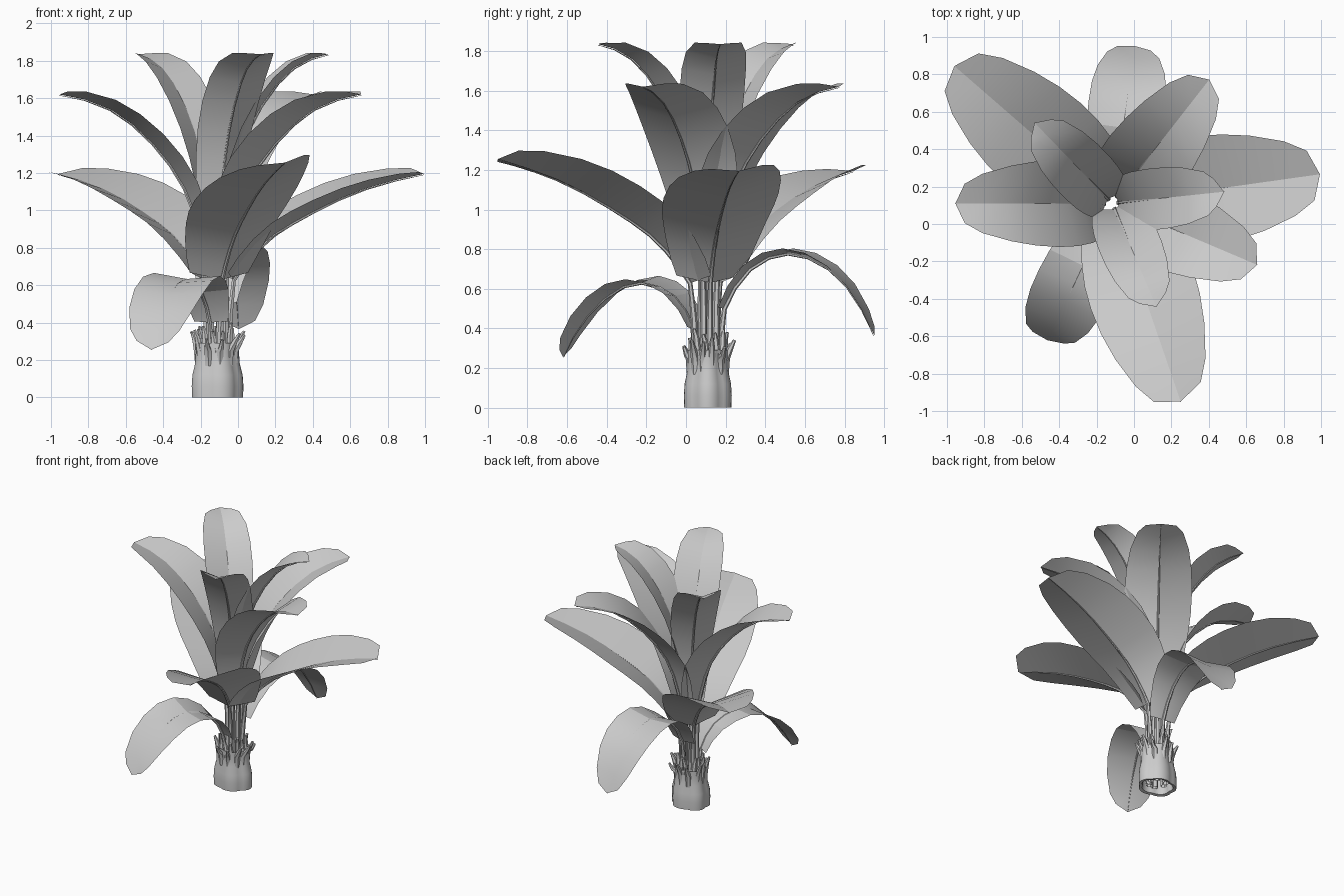
import bpy, bmesh, random
from math import sin, cos, pi, radians
from mathutils import Vector

if "Cube" in bpy.data.objects:
    bpy.data.objects.remove(bpy.data.objects["Cube"])

random.seed(4)
CX, CY = -0.115, 0.11          # trunk axis
UP = Vector((0, 0, 1))


def spline(pts, t):
    """Smooth interpolation through control points, t in 0..1."""
    n = len(pts) - 1
    i = min(int(t * n), n - 1)
    f = t * n - i
    p = [Vector(pts[max(0, min(n, i + k))]) for k in (-1, 0, 1, 2)]
    return 0.5 * (2 * p[1] + (p[2] - p[0]) * f
                  + (2 * p[0] - 5 * p[1] + 4 * p[2] - p[3]) * f * f
                  + (3 * p[1] - p[0] - 3 * p[2] + p[3]) * f ** 3)


def grid(bm, rows, closed=False):
    """Skin rows of points with quads."""
    vs = [[bm.verts.new(p) for p in r] for r in rows]
    m = len(vs[0])
    for a, b in zip(vs, vs[1:]):
        for j in range(m if closed else m - 1):
            k = (j + 1) % m
            bm.faces.new((a[j], a[k], b[k], b[j]))
    return vs


def tube(bm, path, radii, sides=6):
    rows = []
    for i, p in enumerate(path):
        tan = (path[min(i + 1, len(path) - 1)] - path[max(i - 1, 0)]).normalized()
        ref = Vector((1, 0, 0)) if abs(tan.x) < 0.8 else Vector((0, 1, 0))
        u = tan.cross(ref).normalized()
        v = tan.cross(u)
        rows.append([p + radii[i] * (cos(2 * pi * j / sides) * u + sin(2 * pi * j / sides) * v)
                     for j in range(sides)])
    vs = grid(bm, rows, True)
    bm.faces.new(vs[-1])


def finish(bm, name, angle=30):
    me = bpy.data.meshes.new(name)
    bmesh.ops.recalc_face_normals(bm, faces=bm.faces)
    bm.to_mesh(me)
    bm.free()
    ob = bpy.data.objects.new(name, me)
    bpy.context.collection.objects.link(ob)
    bpy.context.view_layer.objects.active = ob
    ob.select_set(True)
    bpy.ops.object.shade_smooth_by_angle(angle=radians(angle))
    ob.select_set(False)


def leaf(name, ang, profile, widths, fold, roll=0, lift=0, n=9):
    """V-folded blade along an (r, z) midrib, with a stalk and rib beneath."""
    d = Vector((cos(radians(ang)), sin(radians(ang)), 0))
    side = Vector((-d.y, d.x, 0))
    pos = lambda t: (lambda q: Vector((CX, CY, 0)) + d * q.x + UP * (q.y + lift * t * t))(spline(profile, t))
    ws = [(w, 0) for w in widths]
    bm = bmesh.new()
    rows, rib = [], []
    for i in range(n + 1):
        t = i / n
        p = pos(t)
        tan = (pos(min(1, t + .02)) - pos(max(0, t - .02))).normalized()
        nor = tan.cross(side).normalized()
        hw = spline(ws, t).x
        f = fold * (1 - 0.4 * t)
        back = 0.045 if i == n else 0
        row = []
        for u in (-1, 0, 1):
            row.append(p + side * u * hw + nor * (abs(u) * f * hw + roll * t * u * hw)
                       - tan * back * abs(u))
        rows.append(row)
        rib.append(p - nor * 0.005)
    grid(bm, rows)
    finish(bm, name + "_blade", 20)
    # stalk from inside the trunk, running on as the midrib
    bm = bmesh.new()
    b = rib[0]
    foot = Vector((CX, CY, 0.03)) + d * 0.06
    path = [foot, foot.lerp(b, .35) - d * .01, foot.lerp(b, .7) - d * .01] + rib
    radii = [.022, .02, .016] + [.012 * (1 - .9 * i / n) for i in range(n + 1)]
    tube(bm, path, radii)
    finish(bm, name + "_stalk", 50)


# leaf tiers: midrib profile (r, z), half widths from base to tip
top_prof = [(.035, .85), (.06, 1.05), (.11, 1.27), (.20, 1.49), (.33, 1.68), (.46, 1.79), (.60, 1.835)]
top_w = (.085, .12, .145, .162, .163, .14, .075)
mid_prof = [(.06, .73), (.10, .93), (.17, 1.12), (.29, 1.30), (.45, 1.46), (.63, 1.57), (.84, 1.62)]
mid_w = (.115, .165, .21, .232, .225, .185, .105)
low_prof = [(.09, .63), (.18, .75), (.31, .87), (.46, .96), (.66, 1.06), (.88, 1.14), (1.12, 1.195)]
low_w = (.165, .22, .265, .292, .285, .235, .135)
droop_w = (.10, .14, .18, .20, .20, .165, .09)

for i, a in enumerate((6, 134, -67)):
    leaf(f"top_leaf_{i+1}", a, top_prof, top_w, .42)
for i, a in enumerate((52, 180, -23)):
    leaf(f"middle_leaf_{i+1}", a, mid_prof, mid_w, .42)
for i, (a, roll, lift) in enumerate(((139, -.08, 0), (8, .08, 0), (-71, .22, .06))):
    leaf(f"lower_leaf_{i+1}", a, low_prof, low_w, .38, roll, lift)
leaf("drooping_leaf_back", 82,
     [(.08, .50), (.17, .66), (.31, .76), (.46, .775), (.62, .70), (.75, .56), (.85, .365)],
     droop_w, .15)
leaf("drooping_leaf_front", -115.5,
     [(.08, .40), (.15, .53), (.27, .61), (.42, .63), (.58, .55), (.72, .41), (.81, .255)],
     droop_w, .15, -.1)

# hollow trunk base with lobes
bm = bmesh.new()
rows = []
for r, z in [(.09, .28), (.10, .12), (.108, .005), (.130, 0), (.132, .06), (.128, .12),
             (.114, .18), (.110, .24), (.112, .29)]:
    rows.append([(CX + r * 1.05 * (.92 + .12 * abs(cos(2.5 * a))) * cos(a),
                  CY + r * .90 * (.92 + .12 * abs(cos(2.5 * a))) * sin(a), z)
                 for a in (2 * pi * k / 40 for k in range(40))])
vs = grid(bm, rows, True)
for k in range(40):
    j = (k + 1) % 40
    bm.faces.new((vs[-1][k], vs[-1][j], vs[0][j], vs[0][k]))
finish(bm, "trunk", 40)

# ragged cut leaf stubs around the trunk top
bm = bmesh.new()
for k in range(22):
    a = 2 * pi * k / 22 + random.uniform(-.1, .1)
    d = Vector((cos(a), .9 * sin(a), 0))
    s = Vector((-d.y, d.x, 0)) * random.uniform(-.025, .025)
    outer = k % 2
    h = random.uniform(.29, .36) if outer else random.uniform(.35, .40)
    r1 = random.uniform(.13, .155) if outer else random.uniform(.08, .12)
    c = Vector((CX, CY, 0))
    r0 = .095 if outer else .08
    path = [c + d * r0 + UP * .17, c + d * (r0 + .008) + UP * .25,
            c + d * (r0 * .4 + r1 * .6) + s * .5 + UP * (h - .04), c + d * r1 + s + UP * h]
    tube(bm, path, [.022, .021, .015, .008])
finish(bm, "cut_stubs", 50)
